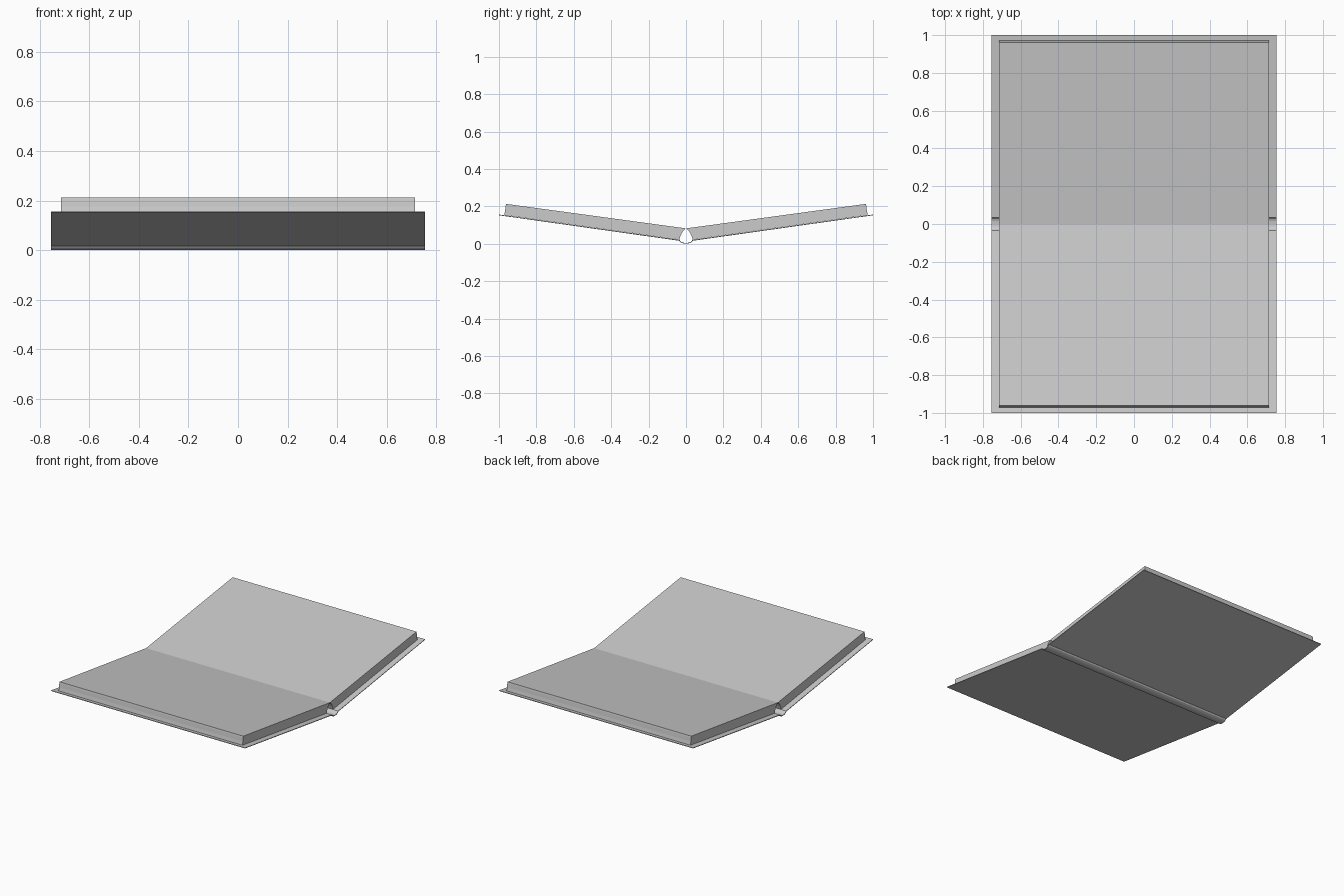
import bpy

if "Cube" in bpy.data.objects:
    bpy.data.objects.remove(bpy.data.objects["Cube"])

def extrude_profile(name, pts, half_x):
    """Extrude a closed (y, z) outline along x."""
    n = len(pts)
    verts = [(x, y, z) for x in (-half_x, half_x) for y, z in pts]
    faces = [tuple(range(n))[::-1], tuple(range(n, 2 * n))]
    faces += [(i, (i + 1) % n, (i + 1) % n + n, i + n) for i in range(n)]
    me = bpy.data.meshes.new(name)
    me.from_pydata(verts, [], faces)
    ob = bpy.data.objects.new(name, me)
    bpy.context.collection.objects.link(ob)
    # consistent outward normals
    import bmesh
    bm = bmesh.new()
    bm.from_mesh(me)
    bmesh.ops.recalc_face_normals(bm, faces=bm.faces)
    bm.to_mesh(me)
    bm.free()
    return ob

def mirrored(half):
    """Complete an open line starting at y = 0 with its mirror image."""
    return [(-y, z) for y, z in half[:0:-1]] + half

# cover: two thin boards joined by a shallow rounded spine
under = [(0, 0), (0.016, 0.002), (0.03, 0.008), (0.037, 0.016), (1.0, 0.152)]
upper = [(0, 0.004), (0.015, 0.006), (0.027, 0.011), (0.034, 0.02), (1.0, 0.156)]
extrude_profile("cover", mirrored(under) + mirrored(upper)[::-1], 0.755)

# page blocks: sloping slabs meeting at the top, arched hollow above the spine
page = [(0, 0.082), (0.962, 0.213), (0.964, 0.202), (0.967, 0.177),
        (0.972, 0.153), (0.036, 0.021), (0.031, 0.038), (0.022, 0.058),
        (0.01, 0.074)]
for name, s in (("front_pages", -1), ("back_pages", 1)):
    extrude_profile(name, [(s * y, z) for y, z in page], 0.715)
